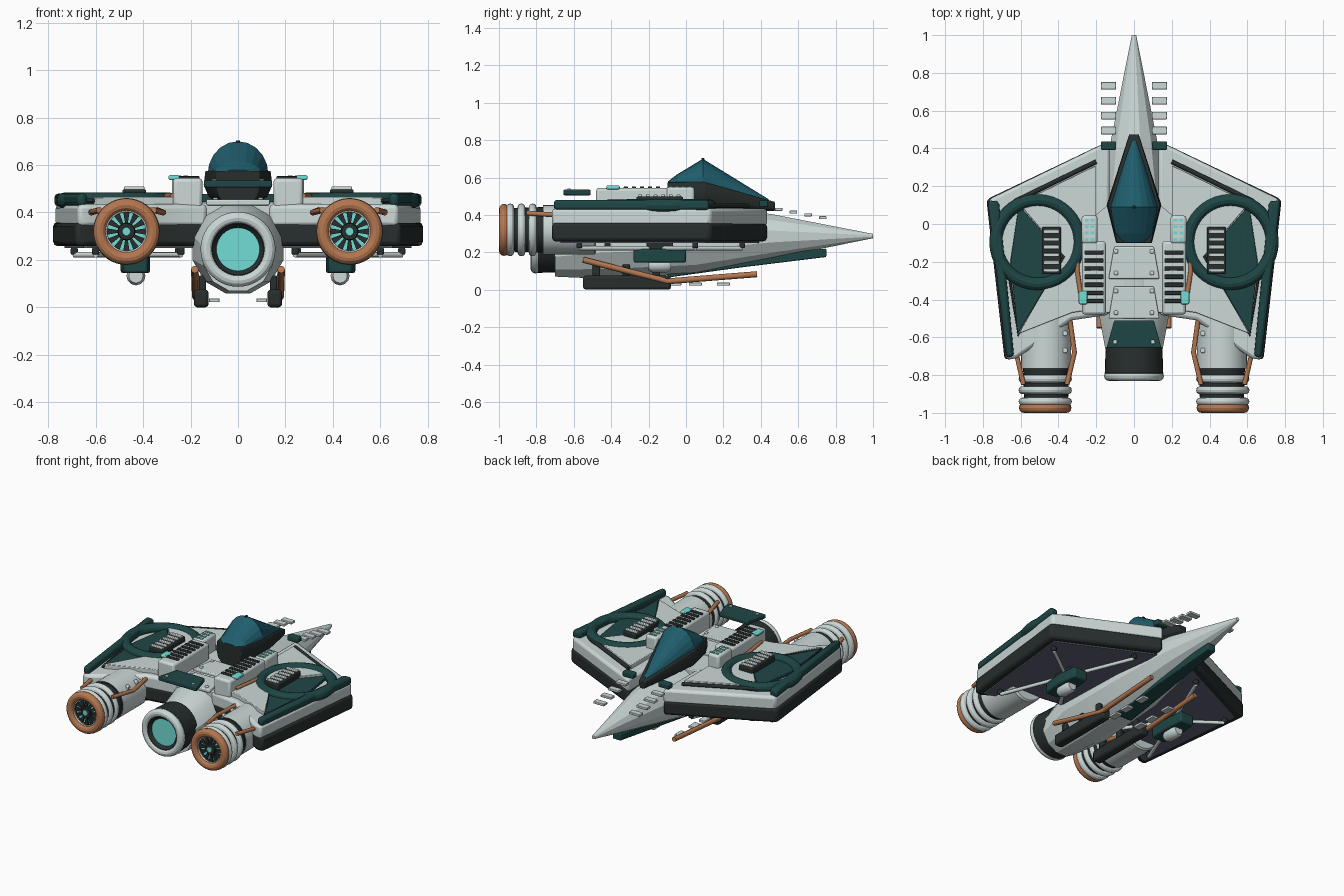
import bpy, bmesh
from math import sin, cos, pi, radians
from mathutils import Vector

cube = bpy.data.objects.get("Cube")
if cube:
    bpy.data.objects.remove(cube, do_unlink=True)


def material(name, r, g, b):
    m = bpy.data.materials.new(name)
    m.use_nodes = True
    m.diffuse_color = (r, g, b, 1)
    m.node_tree.nodes["Principled BSDF"].inputs["Base Color"].default_value = (r, g, b, 1)
    return m


GREY = material("pale_grey", .6, .69, .68)
DARK = material("charcoal", .021, .028, .027)
TEAL = material("dark_teal", .013, .061, .06)
GLASS = material("canopy_blue", .014, .11, .15)
COPPER = material("copper", .46, .185, .08)
GLOW = material("glow_cyan", .17, .72, .67)
UNDER = material("slate", .125, .135, .19)


def finish(name, data, mats, mirror, bevel=0, smooth=True):
    ob = bpy.data.objects.new(name, data)
    bpy.context.collection.objects.link(ob)
    for m in mats:
        data.materials.append(m)
    if bevel:
        mod = ob.modifiers.new("bevel", "BEVEL")
        mod.width, mod.segments, mod.limit_method = bevel, 2, "ANGLE"
    if mirror:
        ob.modifiers.new("mirror", "MIRROR")
    if smooth and isinstance(data, bpy.types.Mesh):
        bpy.ops.object.select_all(action="DESELECT")
        ob.select_set(True)
        bpy.context.view_layer.objects.active = ob
        bpy.ops.object.shade_smooth_by_angle(angle=radians(29))
    return ob


def loft(name, mats, rings, mirror=False, bevel=0, smooth=True, pick=None):
    """Skin a row of closed cross-sections and cap both ends."""
    bm = bmesh.new()
    rows = [[bm.verts.new(p) for p in ring] for ring in rings]
    n = len(rows[0])
    for i in range(len(rows) - 1):
        for j in range(n):
            k = (j + 1) % n
            f = bm.faces.new((rows[i][j], rows[i][k], rows[i + 1][k], rows[i + 1][j]))
            f.material_index = pick[i] if pick else 0
    bm.faces.new(rows[0])
    cap = bm.faces.new(rows[-1])
    cap.material_index = pick[-1] if pick else 0
    bmesh.ops.recalc_face_normals(bm, faces=bm.faces)
    me = bpy.data.meshes.new(name)
    bm.to_mesh(me)
    bm.free()
    return finish(name, me, mats, mirror, bevel, smooth)


def slab(name, mat, pts, z0, z1, mirror=True, bevel=.006):
    return loft(name, [mat], [[(x, y, z) for x, y in pts] for z in (z0, z1)], mirror, bevel)


def box(name, mat, x, y, z, w, d, h, mirror=True, bevel=.006):
    pts = [(x + a * w / 2, y + b * d / 2) for a, b in ((-1, -1), (1, -1), (1, 1), (-1, 1))]
    return slab(name, mat, pts, z - h / 2, z + h / 2, mirror, bevel)


def lathe(name, mats, profile, x=0, z=0, sides=32, mirror=False, pick=None):
    """Turn a (y, radius) profile round an axis along y."""
    rings = [[(x + r * cos(2 * pi * j / sides), y, z + r * sin(2 * pi * j / sides))
              for j in range(sides)] for y, r in profile]
    return loft(name, mats, rings, mirror, pick=pick)


def torus(name, mat, centre, R, r, axis="Y", mirror=True):
    bm = bmesh.new()
    c = Vector(centre)
    n, m = 40, 12
    grid = []
    for i in range(n):
        a = 2 * pi * i / n
        row = []
        for j in range(m):
            b = 2 * pi * j / m
            u, v, h = (R + r * cos(b)) * cos(a), (R + r * cos(b)) * sin(a), r * sin(b)
            row.append(bm.verts.new(c + Vector((u, h, v) if axis == "Y" else (u, v, h))))
        grid.append(row)
    for i in range(n):
        for j in range(m):
            p, q = (i + 1) % n, (j + 1) % m
            bm.faces.new((grid[i][j], grid[p][j], grid[p][q], grid[i][q]))
    bmesh.ops.recalc_face_normals(bm, faces=bm.faces)
    me = bpy.data.meshes.new(name)
    bm.to_mesh(me)
    bm.free()
    return finish(name, me, [mat], mirror)


def tube(name, mat, pts, r):
    cu = bpy.data.curves.new(name, "CURVE")
    cu.dimensions, cu.bevel_depth, cu.bevel_resolution, cu.use_fill_caps = "3D", r, 2, True
    sp = cu.splines.new("POLY")
    sp.points.add(len(pts) - 1)
    for p, co in zip(sp.points, pts):
        p.co = (*co, 1)
    return finish(name, cu, [mat], True)


# Fuselage with needle nose
hull = [(1, .012, .287), (.45, .125, .285), (.05, .18, .26), (-.45, .198, .25), (-.7, .15, .215)]
loft("fuselage", [GREY], [[(r * cos(pi * (j + .5) / 6), y, z + r * sin(pi * (j + .5) / 6))
                           for j in range(12)] for y, r, z in hull])
keel = [(.75, .03, .175, .22), (.3, .05, .12, .18), (-.1, .06, .065, .12)]
loft("keel_plate", [TEAL], [[(-w, y, b), (w, y, b), (w, y, t), (-w, y, t)]
                            for y, w, b, t in keel], bevel=.006)

# Central engine
lathe("main_engine", [DARK, GLOW], [(-.65, .15), (-.79, .155), (-.82, .13), (-.82, .108), (-.8, .091)],
      z=.245, pick=[0, 0, 0, 0, 1])
torus("main_engine_ring", GREY, (0, -.805, .245), .132, .026, mirror=False)

# Wings: dark lower shell, pale upper shell, underside panel
wing = [(.13, .44), (.77, .13), (.675, -.72), (.62, -.71), (.33, -.51), (.13, -.48)]
slab("wing_lower", DARK, [(x * 1.015, y) for x, y in wing], .258, .36, bevel=.02)
slab("wing_upper", GREY, wing, .34, .435, bevel=.018)
slab("wing_underside", UNDER, [(.14, .39), (.73, .105), (.65, -.67), (.62, -.67), (.34, -.48), (.14, -.45)],
     .25, .2585, bevel=0)
inner = [(.2, .31), (.61, .11), (.37, -.17), (.61, -.58), (.33, -.47), (.2, -.45)]
slab("wing_inner_plate", GREY, inner, .42, .465, bevel=.004)
slab("wing_teal_plate", TEAL, [(.37, -.17), (.61, .1), (.655, -.2), (.615, -.58)], .42, .455, bevel=.004)
tube("wing_front_trim", DARK, [(.2, .33, .45), (.63, .12, .45)], .012)
tube("wing_rear_trim", DARK, [(.665, -.24, .45), (.613, -.59, .45), (.37, -.17, .46)], .008)
slab("wing_edge_bar", TEAL, [(.715, .12), (.775, .125), (.675, -.71), (.635, -.7)], .425, .48, bevel=.016)
torus("wing_ring", TEAL, (.51, -.095, .45), .222, .034, axis="Z")

# Slatted vents inside the rings
box("wing_vent_base", DARK, .437, -.14, .475, .1, .25, .045)
for i in range(6):
    box("wing_vent_slat", GREY, .437, -.04 - i * .041, .497, .086, .02, .024, bevel=.004)

# Side engines
lathe("nacelle", [GREY, DARK], [(-.48, .122), (-.49, .132), (-.765, .132), (-.765, .122), (-.97, .115),
      (-.97, .095), (-.9, .09)], x=.465, z=.32, mirror=True, pick=[0, 0, 1, 1, 1, 1, 1])
for y in (-.82, -.88, -.94):
    torus("nacelle_ring", GREY, (.47, y, .32), .12, .021)
torus("exhaust_rim", COPPER, (.47, -.973, .32), .112, .027)
torus("exhaust_liner", GREY, (.47, -.978, .32), .086, .005)
lathe("exhaust_glow", [GLOW], [(-.9, .085), (-.955, .083)], x=.47, z=.32, mirror=True)
lathe("fan_hub", [DARK], [(-.95, .038), (-.975, .034)], x=.47, z=.32, mirror=True)
lathe("fan_centre", [GLOW], [(-.97, .02), (-.98, .017)], x=.47, z=.32, mirror=True, sides=16)
for i in range(12):
    a = 2 * pi * i / 12
    spots = [(.02, -.16), (.085, -.16), (.085, .16), (.02, .16)]
    loft("fan_blade", [DARK], [[(.47 + r * cos(a + s), y, .32 + r * sin(a + s)) for r, s in spots]
                               for y in (-.953, -.965)], True)

# Copper pipes and bolts on the nacelles
tube("nacelle_pipe_inner", COPPER, [(.34, -.5, .41), (.315, -.68, .4), (.355, -.85, .41)], .013)
tube("nacelle_pipe_outer", COPPER, [(.58, -.6, .41), (.62, -.7, .4), (.585, -.85, .41)], .013)
for y in (-.52, -.58, -.67):
    box("nacelle_bolt", GREY, .365, y, .405, .025, .025, .03)
tube("deck_pipe", COPPER, [(.3, -.08, .46), (.3, -.25, .47), (.275, -.42, .47)], .012)

# Deck between the wings
slab("deck", GREY, [(-.26, -.47), (.26, -.47), (.26, 0), (.14, .1), (-.14, .1), (-.26, 0)],
     .38, .437, mirror=False)
for y in (-.2, -.41):
    slab("deck_plate", GREY, [(-.135, y - .09), (.135, y - .09), (.105, y + .08), (-.105, y + .08)],
         .43, .455, mirror=False)
    for dy in (-.06, .055):
        box("deck_bolt", GREY, .095, y + dy, .457, .022, .022, .012)
slab("tail_plate", TEAL, [(-.145, -.655), (.145, -.655), (.105, -.51), (-.105, -.51)],
     .505, .535, mirror=False)
box("tail_bolt", GREY, .1, -.625, .537, .02, .02, .01)

# Louvred side housings
box("side_housing", GREY, .212, -.285, .472, .125, .39, .145, bevel=.015)
box("front_housing", GREY, .235, -.03, .475, .085, .15, .15, bevel=.015)
for i in range(7):
    box("louvre", DARK, .212, -.15 - i * .043, .538, .1, .022, .03, bevel=.004)
for i in range(4):
    for x in (.22, .25):
        box("indicator", GLOW, x, .02 - i * .034, .551, .02, .014, .008, bevel=0)
box("side_lamp", GLOW, .27, -.39, .547, .045, .07, .02)

# Cockpit
tub = [(.475, .025, .42, .47), (.1, .145, .43, .575), (-.1, .095, .43, .575)]
loft("cockpit_tub", [DARK], [[(w * a, y, b + (t - b) * f) for a, f in
                              ((-.5, 0), (.5, 0), (.85, .25), (1, .6), (.95, 1), (-.95, 1), (-1, .6), (-.85, .25))]
                             for y, w, b, t in tub], bevel=.004)
glass = [(.44, .018, .455, .485), (.09, .128, .56, .7), (-.05, .1, .565, .615), (-.095, .065, .565, .58)]
loft("canopy", [GLASS], [[(w * cos(pi * j / 10), y, b + (t - b) * sin(pi * j / 10)) for j in range(11)]
                         for y, w, b, t in glass], smooth=False)
box("canopy_tip", DARK, 0, .09, .698, .016, .016, .012, mirror=False, bevel=.003)

# Floating nose tabs
box("teal_tab", TEAL, .135, .415, .46, .08, .045, .035)
for i in range(4):
    box("nose_tab", GREY, .135, .495 + i * .079, .43 - i * .015, .08, .04, .016, bevel=.003)
for y in (-.06, .05, .2):
    box("belly_tab", GREY, .1, y, .03, .045, .07, .016, bevel=.003)

# Landing skids and copper struts
box("skid", DARK, .155, -.315, .038, .062, .47, .075, bevel=.014)
tube("skid_strut", COPPER, [(.182, -.55, .16), (.178, -.1, .045), (.175, .38, .083)], .016)
for y in (-.48, -.32, -.16):
    box("skid_mount", DARK, .15, y, .1, .03, .04, .07)

# Underwing turret and braces
slab("turret_block", TEAL, [(.38, -.28), (.48, -.28), (.495, -.14), (.48, 0), (.38, 0), (.37, -.14)],
     .145, .218, bevel=.01)
box("turret_mount", DARK, .43, -.14, .235, .07, .14, .04)
lathe("turret_barrel", [GREY], [(-.2, .03), (-.18, .04), (-.1, .04), (-.08, .03)],
      x=.43, z=.133, sides=12, mirror=True)
for end in ((.25, .3), (.69, .05), (.6, -.57), (.24, -.42)):
    tube("wing_brace", GREY, [(.43, -.14, .222), (*end, .222)], .012)
    box("brace_foot", DARK, *end, .237, .03, .03, .03)
